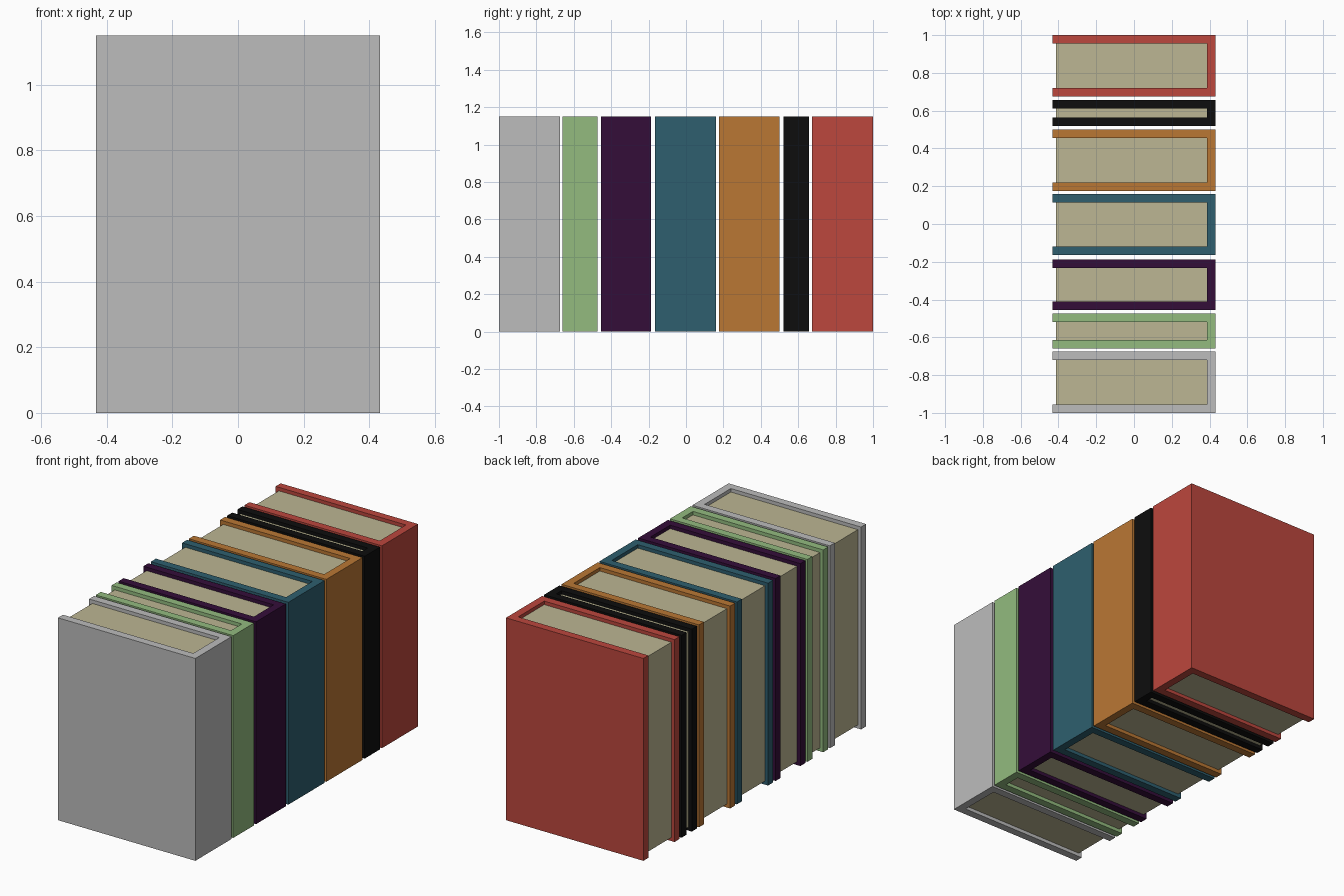
import bpy
import bmesh

cube = bpy.data.objects.get("Cube")
if cube:
    bpy.data.objects.remove(cube, do_unlink=True)

HEIGHT = 1.15
BACK, FORE = 0.432, -0.432      # spine side and opening side
BOARD = 0.045                   # cover thickness
RECESS = 0.02                   # pages sit inside the covers


def linear(c):
    c /= 255
    return c / 12.92 if c <= 0.04045 else ((c + 0.055) / 1.055) ** 2.4


def material(name, rgb):
    mat = bpy.data.materials.new(name)
    colour = [linear(c) for c in rgb] + [1]
    mat.diffuse_color = colour
    mat.use_nodes = True
    mat.node_tree.nodes["Principled BSDF"].inputs["Base Color"].default_value = colour
    return mat


def extrude_profile(name, points, z0, z1, mat):
    """Extrude a flat outline upwards into a closed solid."""
    bm = bmesh.new()
    face = bm.faces.new([bm.verts.new((x, y, z0)) for x, y in points])
    grown = bmesh.ops.extrude_face_region(bm, geom=[face], use_keep_orig=True)
    top = [v for v in grown["geom"] if isinstance(v, bmesh.types.BMVert)]
    bmesh.ops.translate(bm, verts=top, vec=(0, 0, z1 - z0))
    bmesh.ops.recalc_face_normals(bm, faces=bm.faces)
    mesh = bpy.data.meshes.new(name)
    bm.to_mesh(mesh)
    bm.free()
    mesh.materials.append(mat)
    obj = bpy.data.objects.new(name, mesh)
    bpy.context.collection.objects.link(obj)
    return obj


paper = material("cream paper", (188, 182, 147))


def book(name, y0, y1, rgb):
    # U-shaped cover: two boards joined by the spine
    a, b, spine = y0 + BOARD, y1 - BOARD, BACK - BOARD
    outline = [(FORE, y0), (BACK, y0), (BACK, y1), (FORE, y1),
               (FORE, b), (spine, b), (spine, a), (FORE, a)]
    extrude_profile(name + "_cover", outline, 0, HEIGHT, material(name, rgb))
    # Page block set in from the cover edges
    fore = FORE + RECESS
    pages = [(fore, a), (spine, a), (spine, b), (fore, b)]
    extrude_profile(name + "_pages", pages, RECESS, HEIGHT - RECESS, paper)


book("grey", -1.0, -0.675, (188, 188, 188))
book("green", -0.66, -0.473, (147, 187, 127))
book("purple", -0.455, -0.188, (52, 13, 57))
book("teal", -0.165, 0.16, (46, 95, 111))
book("orange", 0.176, 0.501, (186, 119, 52))
book("black", 0.52, 0.657, (13, 13, 13))
book("red", 0.675, 1.0, (188, 71, 61))
